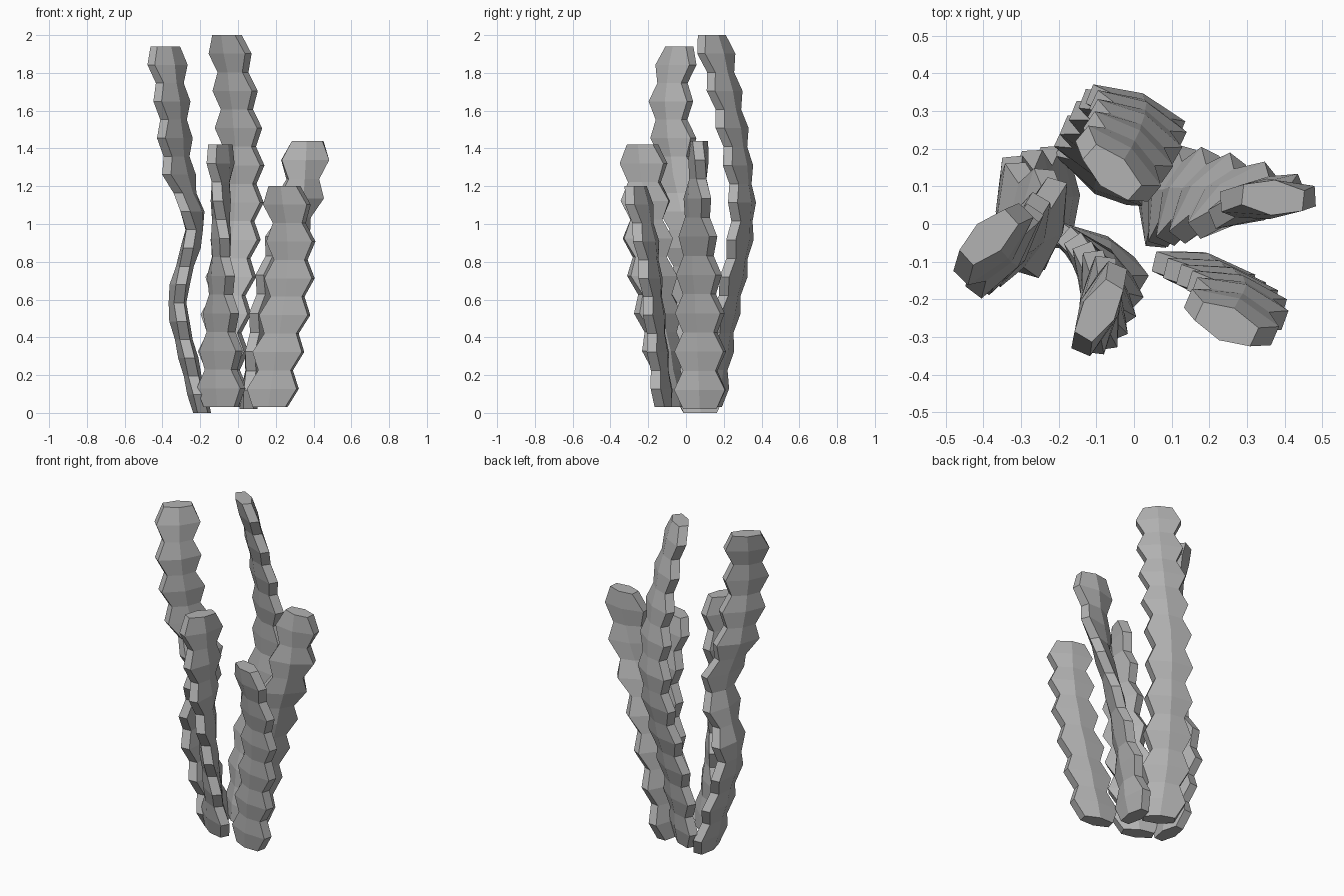
import bpy
import bmesh
from math import radians, cos, sin

cube = bpy.data.objects.get("Cube")
if cube:
    bpy.data.objects.remove(cube, do_unlink=True)

# One plain grey for every stalk
grey = bpy.data.materials.new("stone_grey")
grey.use_nodes = True
GREY = (0.45, 0.45, 0.45, 1)
grey.diffuse_color = GREY
grey.node_tree.nodes["Principled BSDF"].inputs["Base Color"].default_value = GREY


def sample(keys, z):
    """Smooth interpolation of (z, x, y, angle) keys at a height."""
    i = 0
    while i < len(keys) - 2 and z > keys[i + 1][0]:
        i += 1
    a, b = keys[i], keys[i + 1]
    p, q = keys[max(i - 1, 0)], keys[min(i + 2, len(keys) - 1)]
    h = b[0] - a[0]
    t = (z - a[0]) / h
    out = []
    for k in (1, 2, 3):
        m0 = (b[k] - p[k]) / (b[0] - p[0]) * h
        m1 = (q[k] - a[k]) / (q[0] - a[0]) * h
        out.append((2*t**3 - 3*t**2 + 1) * a[k] + (t**3 - 2*t**2 + t) * m0
                   + (3*t**2 - 2*t**3) * b[k] + (t**3 - t**2) * m1)
    return out


def stalk(name, keys, levels):
    """Flat six-sided stalk that twists along its path with zigzag edges."""
    bm = bmesh.new()
    rings = []
    low, high = keys[0][0], keys[-1][0]
    for i in range(levels):
        t = i / (levels - 1)
        z = low + (high - low) * t
        x, y, angle = sample(keys, z)
        c, s = cos(radians(angle)), sin(radians(angle))
        # Wide and narrow rings alternate, slightly slimmer near the tip
        half, ridge = (0.135, 0.054) if i % 2 else (0.088, 0.047)
        half *= 1 - 0.08 * t**2
        end = 0.027
        section = ((half, -end), (half, end), (0, ridge),
                   (-half, end), (-half, -end), (0, -ridge))
        rings.append([bm.verts.new((x + u*c - v*s, y + u*s + v*c, z))
                      for u, v in section])
    for lower, upper in zip(rings, rings[1:]):
        for j in range(6):
            k = (j + 1) % 6
            bm.faces.new((lower[j], lower[k], upper[k], upper[j]))
    bm.faces.new(rings[0][::-1])
    bm.faces.new(rings[-1])
    mesh = bpy.data.meshes.new(name)
    bm.to_mesh(mesh)
    bm.free()
    mesh.materials.append(grey)
    obj = bpy.data.objects.new(name, mesh)
    bpy.context.collection.objects.link(obj)


# Keys: height, centre x, centre y, direction of the long side
stalk("tall_side_stalk", [
    (0.0, -0.19, 0.075, 92), (0.3, -0.265, 0.06, 93), (0.6, -0.32, 0.035, 95),
    (1.0, -0.23, 0.0, 78), (1.25, -0.31, -0.04, 60),
    (1.65, -0.35, -0.08, 53), (1.94, -0.385, -0.035, 42)], 21)
stalk("tall_rear_stalk", [
    (0.03, -0.08, 0.12, -32), (0.4, -0.075, 0.187, -24), (1.0, -0.005, 0.295, -21),
    (1.35, 0.01, 0.27, -26), (1.75, -0.02, 0.195, -36), (2.0, -0.058, 0.137, -42)], 21)
stalk("front_twisted_stalk", [
    (0.03, -0.09, -0.075, -25), (0.5, -0.09, -0.145, -55),
    (0.9, -0.09, -0.2, -80), (1.42, -0.093, -0.23, -121)], 15)
stalk("side_twisted_stalk", [
    (0.02, 0.055, 0.073, 90), (0.4, 0.115, 0.075, 70), (0.8, 0.215, 0.067, 48),
    (1.1, 0.318, 0.06, 25), (1.44, 0.369, 0.07, -6)], 15)
stalk("short_front_stalk", [
    (0.03, 0.17, -0.12, -13), (0.33, 0.215, -0.15, -14), (0.64, 0.265, -0.18, -16),
    (0.9, 0.28, -0.21, -20), (1.2, 0.246, -0.266, -25)], 13)
